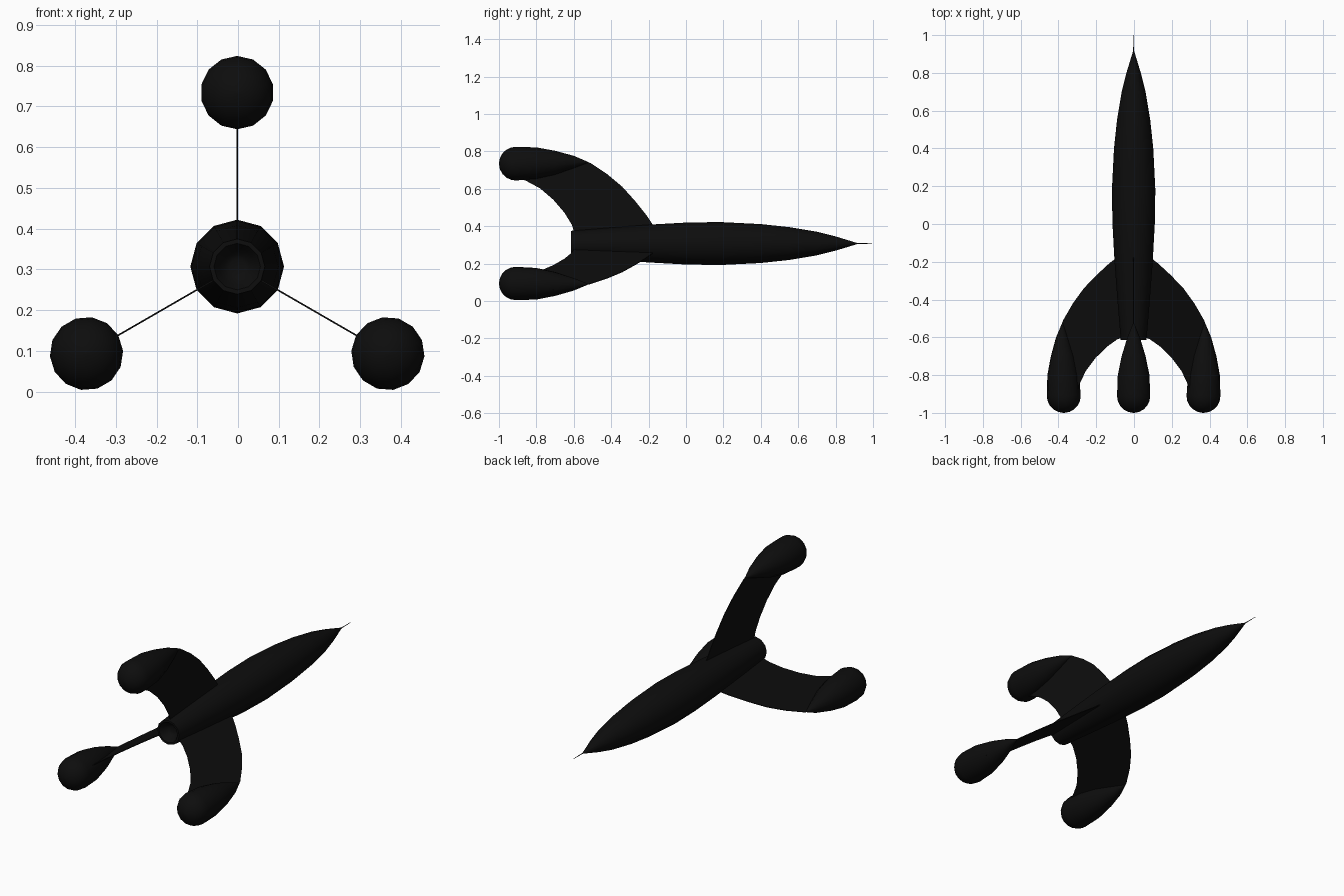
import bpy, bmesh, math
from mathutils import Matrix, Vector

if "Cube" in bpy.data.objects:
    bpy.data.objects.remove(bpy.data.objects["Cube"])

black = bpy.data.materials.new("black")
black.diffuse_color = (0.004, 0.004, 0.004, 1)
black.use_nodes = True
black.node_tree.nodes["Principled BSDF"].inputs["Base Color"].default_value = black.diffuse_color
AXIS = Vector((-0.002, 0, 0.307))   # long axis of the rocket


def finish(name, bm, turn=0.0):
    """Turn the part about the long axis, then move it onto the axis."""
    bmesh.ops.remove_doubles(bm, verts=bm.verts, dist=0.0002)
    bmesh.ops.recalc_face_normals(bm, faces=bm.faces)
    bm.transform(Matrix.Translation(AXIS) @ Matrix.Rotation(turn, 4, 'Y'))
    me = bpy.data.meshes.new(name)
    bm.to_mesh(me)
    bm.free()
    me.materials.append(black)
    ob = bpy.data.objects.new(name, me)
    bpy.context.collection.objects.link(ob)
    bpy.context.view_layer.objects.active = ob
    ob.select_set(True)
    bpy.ops.object.shade_smooth_by_angle(angle=math.radians(35))
    ob.select_set(False)


def loft(rings, sides):
    """Skin elliptical rings (y, centre height, half width, half height)."""
    bm = bmesh.new()
    loops = []
    for y, c, rx, rz in rings:
        loops.append([bm.verts.new((rx * math.sin(2 * math.pi * i / sides), y,
                                    c + rz * math.cos(2 * math.pi * i / sides)))
                      for i in range(sides)])
    for a, b in zip(loops, loops[1:]):
        for i in range(sides):
            j = (i + 1) % sides
            bm.faces.new((a[i], a[j], b[j], b[i]))
    bm.faces.new(loops[0])
    bm.faces.new(loops[-1])
    return bm


# Hull with a recessed engine nozzle at the tail
hull = [(-0.57, 0.018), (-0.575, 0.03), (-0.595, 0.045), (-0.615, 0.057),
        (-0.615, 0.068), (-0.4, 0.086), (-0.2, 0.101), (0.0, 0.112),
        (0.18, 0.115), (0.4, 0.104), (0.55, 0.088), (0.7, 0.063),
        (0.8, 0.038), (0.915, 0.003)]
finish("hull", loft([(y, 0, r, r) for y, r in hull], 12))

# Nose needle
finish("nose_needle", loft([(0.90, 0, 0.003, 0.003), (1.0, 0, 0.001, 0.001)], 6))

# Fin outline: outer edge then inner edge (y, distance from axis)
outer = [(-0.17, 0.09), (-0.21, 0.15), (-0.27, 0.225), (-0.34, 0.303),
         (-0.42, 0.37), (-0.51, 0.43), (-0.6, 0.468), (-0.7, 0.496),
         (-0.8, 0.512), (-0.91, 0.516)]
inner = [(-0.91, 0.345), (-0.86, 0.338), (-0.78, 0.295), (-0.71, 0.235),
         (-0.65, 0.165), (-0.61, 0.10), (-0.595, 0.05)]

# Teardrop pod following the outer fin edge, closed by a round end
pod = [(-0.91 - 0.09 * math.sin(a), 0.427, 0.09 * math.cos(a), 0.09 * math.cos(a))
       for a in (math.radians(d) for d in (88, 70, 52, 35, 17))]
pod += [(-0.91, 0.427, 0.09, 0.09), (-0.8, 0.43, 0.086, 0.084),
        (-0.7, 0.432, 0.065, 0.064), (-0.6, 0.436, 0.034, 0.033),
        (-0.52, 0.434, 0.001, 0.001)]

# Three fins with landing pods
for k, side in enumerate(("top", "right", "left")):
    turn = k * 2 * math.pi / 3
    bm = bmesh.new()
    t = 0.002
    face = bm.faces.new([bm.verts.new((-t, y, r)) for y, r in outer + inner])
    ext = bmesh.ops.extrude_face_region(bm, geom=[face], use_keep_orig=True)
    for v in ext["geom"]:
        if isinstance(v, bmesh.types.BMVert):
            v.co.x = t
    finish(side + "_fin", bm, turn)
    finish(side + "_pod", loft(pod, 14), turn)
